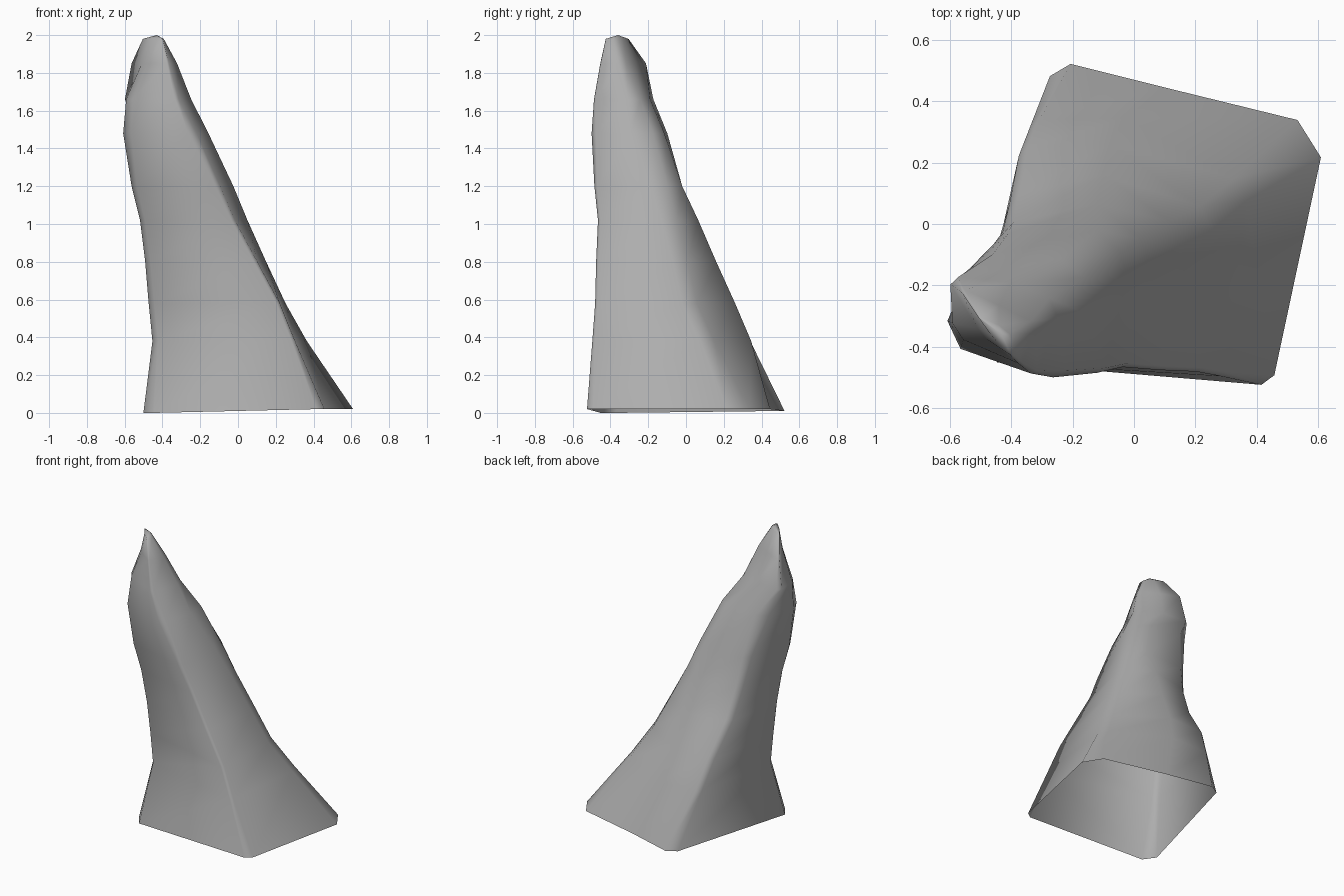
import bpy
import bmesh
import math
from mathutils import Vector

# Remove the default object
default_cube = bpy.data.objects.get("Cube")
if default_cube:
    bpy.data.objects.remove(default_cube, do_unlink=True)


def make_material(name, colour):
    material = bpy.data.materials.new(name)
    material.use_nodes = True
    material.diffuse_color = colour
    shader = material.node_tree.nodes["Principled BSDF"]
    shader.inputs["Base Color"].default_value = colour
    shader.inputs["Roughness"].default_value = 0.9
    return material


def bevelled_ring(bm, height, softness, corners):
    """Cut each ridge corner into two points; the back rib stays one point."""
    ring = []
    points = [Vector((x, y, height)) for x, y in corners]
    for index, corner in enumerate(points):
        width = ridge_bevels[index] * softness
        if not width:
            ring.append(bm.verts.new(corner))
            continue
        for neighbour in (points[index - 1], points[(index + 1) % len(points)]):
            edge = neighbour - corner
            cut = min(width, edge.length * 0.3)
            ring.append(bm.verts.new(corner + edge.normalized() * cut))
    return ring


def bridge(bm, lower, upper):
    count = len(lower)
    for i in range(count):
        j = (i + 1) % count
        bm.faces.new((lower[i], lower[j], upper[j], upper[i]))


# Ridges in order: back right, front right, front left, back left, back rib
ridge_bevels = (0.055, 0.075, 0.035, 0.1, 0)

# Cross-sections of the spire: height, ridge softness, ridge positions
sections = [
    (0.01, 1, [(-.26, .535), (-.52, -.445), (.45, -.527), (.63, .315), (.1, .445)]),
    (0.38, .5, [(-.335, .34), (-.46, -.32), (.3, -.5), (.37, .125), (-.03, .345)]),
    (0.58, .5, [(-.37, .25), (-.48, -.32), (.22, -.485), (.255, .03), (-.08, .26)]),
    (0.80, .5, [(-.4, .09), (-.5, -.33), (.1, -.48), (.155, -.02), (-.1, .16)]),
    (1.02, .5, [(-.42, 0), (-.53, -.35), (-.02, -.47), (.06, -.08), (-.12, .065)]),
    (1.20, .6, [(-.445, -.035), (-.58, -.37), (-.1, -.49), (-.01, -.13), (-.12, -.02)]),
    (1.48, 1, [(-.515, -.095), (-.637, -.385), (-.23, -.51), (-.125, -.2), (-.24, -.115)]),
    (1.66, .5, [(-.6, -.17), (-.59, -.36), (-.32, -.495), (-.23, -.26), (-.4, -.19)]),
    (1.85, .3, [(-.57, -.205), (-.5, -.36), (-.37, -.46), (-.31, -.33), (-.44, -.265)]),
    (1.98, .2, [(-.51, -.3), (-.46, -.37), (-.4, -.43), (-.39, -.37), (-.44, -.33)]),
]

bm = bmesh.new()
rings = [bevelled_ring(bm, *section) for section in sections]
for lower, upper in zip(rings, rings[1:]):
    bridge(bm, lower, upper)

# Slightly tilted open foot, lowest at the front-right corner
for vert in rings[0]:
    vert.co.z = 0.0 if vert.co.x < -0.4 else 0.01 + 0.01 * (vert.co.x > 0)

# Blunt tip
tip = bm.verts.new((-.43, -.36, 2))
top = rings[-1]
for i, vert in enumerate(top):
    bm.faces.new((vert, top[(i + 1) % len(top)], tip))

bmesh.ops.recalc_face_normals(bm, faces=bm.faces)
mesh = bpy.data.meshes.new("rock_spire")
bm.to_mesh(mesh)
bm.free()

spire = bpy.data.objects.new("rock_spire", mesh)
bpy.context.collection.objects.link(spire)
mesh.materials.append(make_material("stone grey", (0.42, 0.42, 0.42, 1)))

# Soft ridges
bpy.ops.object.select_all(action="DESELECT")
spire.select_set(True)
bpy.context.view_layer.objects.active = spire
bpy.ops.object.shade_smooth_by_angle(angle=math.radians(70))
